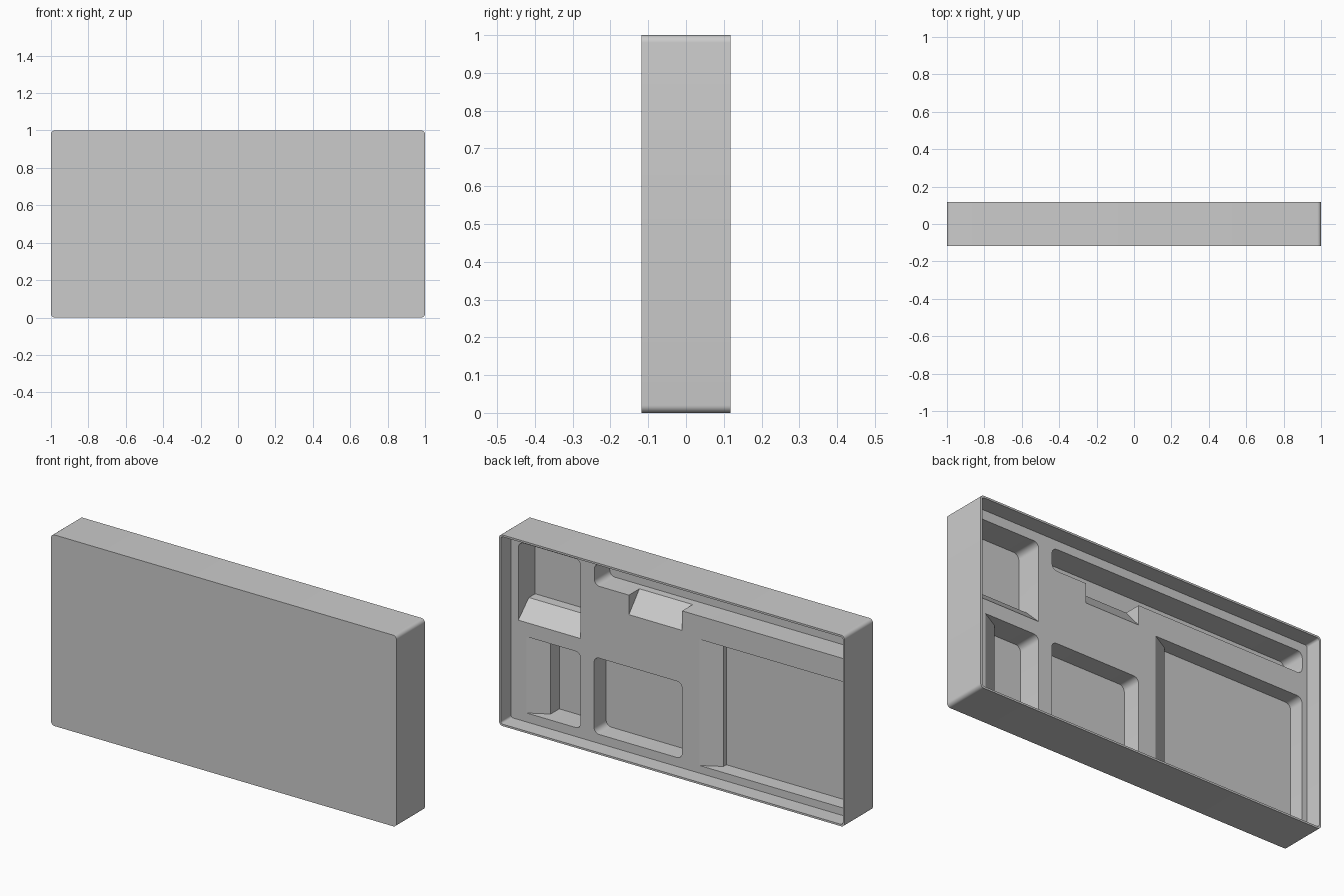
import bpy, bmesh, math
from mathutils import Vector

cube = bpy.data.objects.get("Cube")
if cube:
    bpy.data.objects.remove(cube, do_unlink=True)

HALF_DEPTH = 0.1175     # outer half thickness
PANEL = 0.032           # y of the recessed panel
OPEN = 0.2              # cutters reach past the open back
WALL = 0.01             # rim thickness
RAMP = -0.024           # y where the finger ramps end

grey = bpy.data.materials.new("light grey")
grey.use_nodes = True
grey.diffuse_color = (0.6, 0.6, 0.6, 1)
grey.node_tree.nodes["Principled BSDF"].inputs["Base Color"].default_value = (0.6, 0.6, 0.6, 1)


def prism(name, points, offset):
    """Extrude a flat polygon along an offset vector."""
    bm = bmesh.new()
    face = bm.faces.new([bm.verts.new(p) for p in points])
    out = bmesh.ops.extrude_face_region(bm, geom=[face])
    moved = [g for g in out["geom"] if isinstance(g, bmesh.types.BMVert)]
    bmesh.ops.translate(bm, verts=moved, vec=Vector(offset))
    bmesh.ops.recalc_face_normals(bm, faces=bm.faces)
    mesh = bpy.data.meshes.new(name)
    bm.to_mesh(mesh)
    bm.free()
    mesh.materials.append(grey)
    obj = bpy.data.objects.new(name, mesh)
    bpy.context.collection.objects.link(obj)
    return obj


def rounded_block(name, x0, x1, z0, z1, y0, y1, r, square=()):
    """Block along y with rounded corners: 0 top +x, 1 top -x, 2 low -x, 3 low +x."""
    points = []
    for i, (cx, cz, sx, sz) in enumerate(((x1, z1, 1, 1), (x0, z1, -1, 1),
                                          (x0, z0, -1, -1), (x1, z0, 1, -1))):
        if i in square:
            points.append((cx, y0, cz))
            continue
        for k in range(7):
            a = math.radians(90 * i + 15 * k)
            points.append((cx - sx * r + r * math.cos(a), y0, cz - sz * r + r * math.sin(a)))
    return prism(name, points, (0, y1 - y0, 0))


def side_ramp(name, x_edge, z0, z1):
    """Ramp descending from the panel toward -x."""
    x_end = x_edge - 0.1
    profile = [(x_edge, OPEN), (x_edge, PANEL), (x_end, RAMP),
               (x_end - 0.03, RAMP), (x_end - 0.03, OPEN)]
    return prism(name, [(x, y, z0) for x, y in profile], (0, 0, z1 - z0))


def low_ramp(name, x0, x1, z_edge, z_end):
    """Ramp rising inward from the lower lip of a pocket."""
    profile = [(OPEN, z_edge), (PANEL, z_edge), (-0.055, z_end),
               (-0.055, z_end + 0.03), (OPEN, z_end + 0.03)]
    return prism(name, [(x0, y, z) for y, z in profile], (x1 - x0, 0, 0))


# Outer body
tray = rounded_block("tray_body", -1, 1, 0, 1, -HALF_DEPTH, HALF_DEPTH, 0.02)

cutters = [
    # Recess inside the rim
    rounded_block("rim_recess", -1 + WALL, 1 - WALL, WALL, 1 - WALL, PANEL, OPEN, 0.012),
    # Large pocket with side ramp
    rounded_block("large_pocket", -0.96, -0.2, 0.05, 0.71, -0.048, OPEN, 0.03, (0, 3)),
    side_ramp("large_ramp", -0.1, 0.05, 0.71),
    # Lower middle pocket
    rounded_block("middle_pocket", 0, 0.51, 0.057, 0.456, -0.068, OPEN, 0.03),
    # Lower small pocket with side ramp
    rounded_block("small_pocket", 0.587, 0.8, 0.057, 0.456, -0.095, OPEN, 0.03, (0, 3)),
    side_ramp("small_ramp", 0.9, 0.057, 0.456),
    # Upper deep pocket with lower ramp
    rounded_block("deep_pocket", 0.587, 0.948, 0.615, 0.94, -0.107, OPEN, 0.03, (2, 3)),
    low_ramp("deep_ramp", 0.587, 0.948, 0.53, 0.615),
    # Long slot with lower notch
    rounded_block("long_slot", -0.962, 0.508, 0.832, 0.945, -0.095, OPEN, 0.03),
    low_ramp("slot_notch", 0, 0.308, 0.73, 0.832),
]

for cutter in cutters:
    cutter.hide_render = True
    mod = tray.modifiers.new(cutter.name, "BOOLEAN")
    mod.operation = "DIFFERENCE"
    mod.solver = "EXACT"
    mod.object = cutter

# Bake the cuts and drop the cutters
bpy.context.view_layer.update()
graph = bpy.context.evaluated_depsgraph_get()
baked = bpy.data.meshes.new_from_object(tray.evaluated_get(graph))
tray.modifiers.clear()
tray.data = baked
for cutter in cutters:
    bpy.data.objects.remove(cutter, do_unlink=True)

# Single material, smooth rounded corners with sharp edges
tray.data.materials.clear()
tray.data.materials.append(grey)
for poly in tray.data.polygons:
    poly.material_index = 0
bpy.ops.object.select_all(action="DESELECT")
tray.select_set(True)
bpy.context.view_layer.objects.active = tray
bpy.ops.object.shade_smooth_by_angle(angle=math.radians(25))
